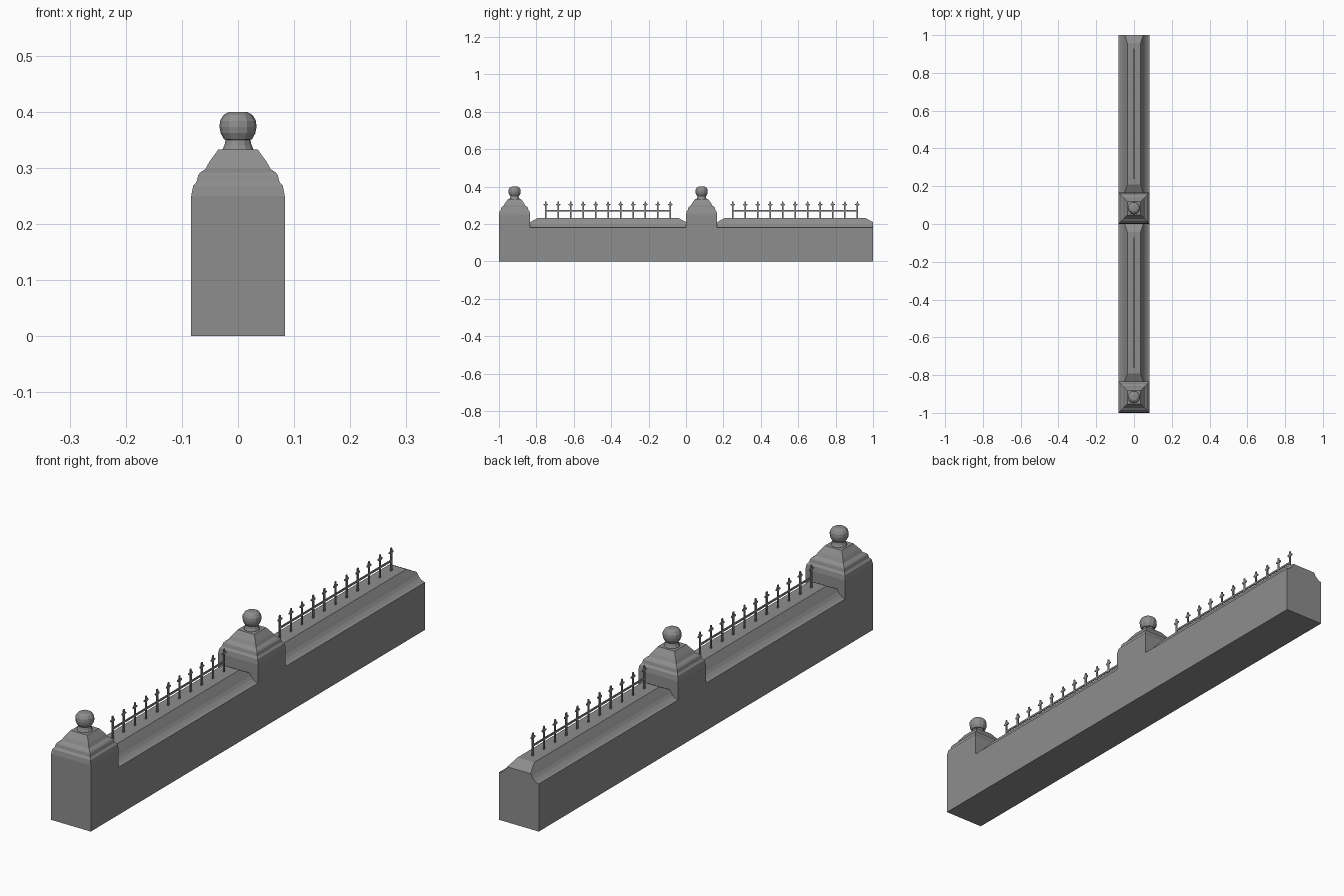
import bpy, bmesh, math

if "Cube" in bpy.data.objects:
    bpy.data.objects.remove(bpy.data.objects["Cube"])

stone = bpy.data.materials.new("dark_grey")
stone.diffuse_color = (0.27, 0.27, 0.27, 1)
stone.use_nodes = True
stone.node_tree.nodes["Principled BSDF"].inputs["Base Color"].default_value = stone.diffuse_color


def finish(name, bm):
    bmesh.ops.recalc_face_normals(bm, faces=bm.faces[:])
    mesh = bpy.data.meshes.new(name)
    bm.to_mesh(mesh)
    bm.free()
    mesh.materials.append(stone)
    ob = bpy.data.objects.new(name, mesh)
    bpy.context.collection.objects.link(ob)
    return ob


def loft(bm, rings):
    """Skin closed rings of points and cap both ends."""
    vs = [[bm.verts.new(p) for p in r] for r in rings]
    for a, b in zip(vs, vs[1:]):
        n = len(a)
        for i in range(n):
            bm.faces.new((a[i], a[(i + 1) % n], b[(i + 1) % n], b[i]))
    bm.faces.new(vs[0][::-1])
    bm.faces.new(vs[-1])


def rect(hx, y0, y1, z):
    return [(-hx, y0, z), (hx, y0, z), (hx, y1, z), (-hx, y1, z)]


def turned(bm, profile, y, sides):
    loft(bm, [[(r * math.cos(2 * math.pi * i / sides),
                y + r * math.sin(2 * math.pi * i / sides), z)
               for i in range(sides)] for r, z in profile])


HALF = 1 / 12
PILLAR = [(HALF, 0), (HALF, 0.25), (0.080, 0.268), (0.074, 0.275), (0.071, 0.287),
          (0.067, 0.292), (0.058, 0.298), (0.051, 0.311), (0.035, 0.333)]
FINIAL = [(0.028, 0.332), (0.024, 0.341), (0.022, 0.35), (0.025, 0.351), (0.031, 0.362),
          (0.033, 0.373), (0.032, 0.384), (0.026, 0.394), (0.016, 0.40)]
WALL = [(HALF, 0), (HALF, 0.18), (0.073, 0.183), (0.062, 0.191), (0.054, 0.201), (0.049, 0.21)]
# flat spear outline: half width along y, height
SPEAR = [(0.004, 0.23), (0.004, 0.299), (0.012, 0.301), (0.012, 0.306), (0.005, 0.308), (0.003, 0.32)]
THIN = 0.002

for k, y0 in enumerate((-1.0, 0.0)):
    # square pillar with stepped, moulded cap
    yc = y0 + HALF
    bm = bmesh.new()
    loft(bm, [rect(h, yc - h, yc + h, z) for h, z in PILLAR])
    finish(f"pillar_{k}", bm)

    # turned ball finial
    bm = bmesh.new()
    turned(bm, FINIAL, yc, 12)
    finish(f"finial_{k}", bm)

    # wall with concave coping and hipped top
    ya, yb = y0 + 2 * HALF, y0 + 1
    bm = bmesh.new()
    loft(bm, [rect(h, ya, yb, z) for h, z in WALL]
         + [rect(0.035, ya + 0.042, yb - 0.042, 0.233)])
    finish(f"wall_{k}", bm)

    # railing: flat spear bars and one rail
    bm = bmesh.new()
    for i in range(11):
        y = y0 + 0.25 + i / 15
        loft(bm, [rect(THIN, y - h, y + h, z) for h, z in SPEAR])
    loft(bm, [rect(THIN, y0 + 0.25, y0 + 0.25 + 10 / 15, z) for z in (0.268, 0.275)])
    finish(f"railing_{k}", bm)
